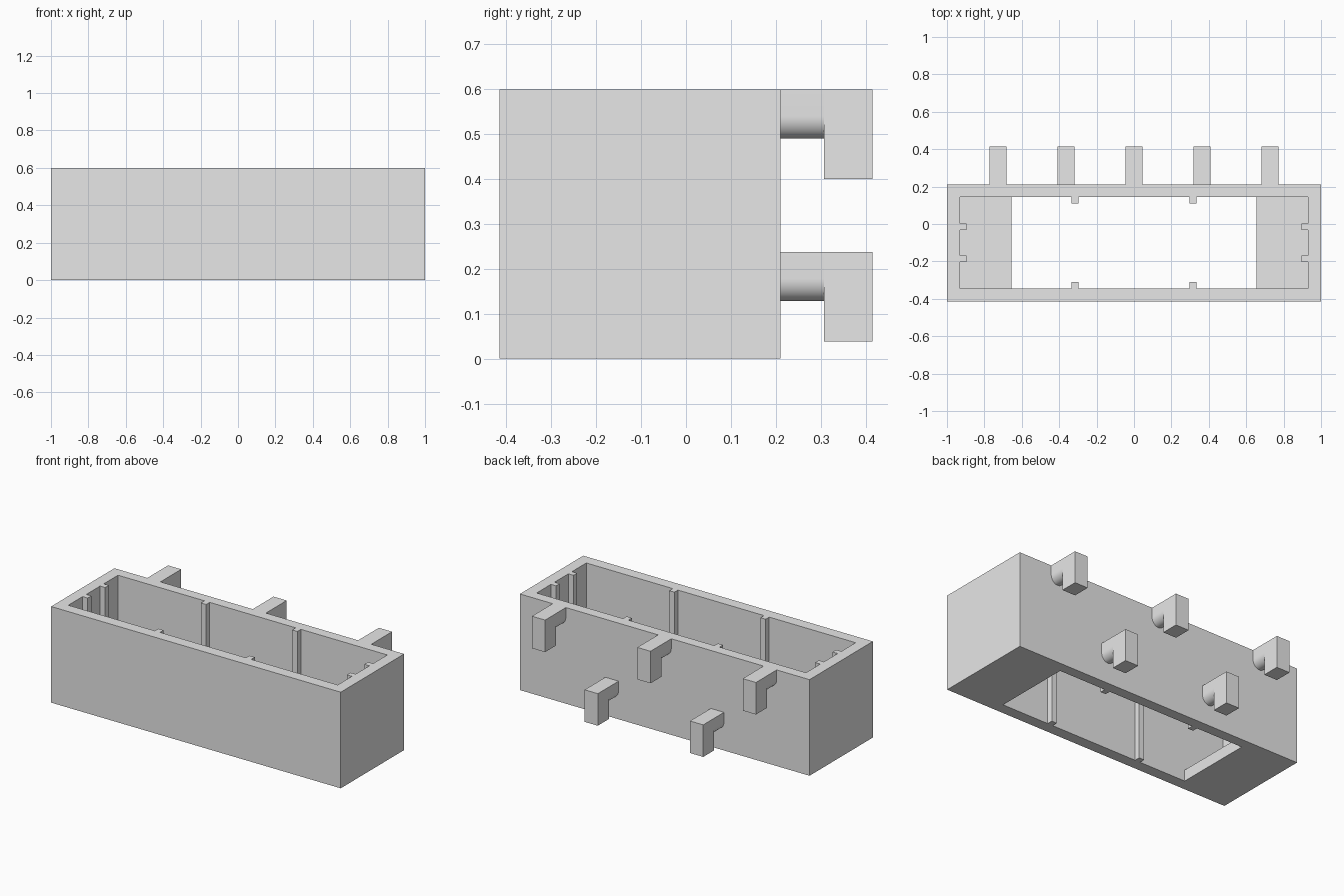
import bpy, bmesh, math
from mathutils import Vector

if "Cube" in bpy.data.objects:
    bpy.data.objects.remove(bpy.data.objects["Cube"], do_unlink=True)

grey = bpy.data.materials.new("plain_grey")
grey.use_nodes = True
grey.diffuse_color = (0.8, 0.8, 0.8, 1)
grey.node_tree.nodes["Principled BSDF"].inputs["Base Color"].default_value = (0.8, 0.8, 0.8, 1)

HEIGHT, FLOOR, MID_Y = 0.6, 0.07, -0.1
BACK, FRONT = 0.21, -0.415


def prism(name, points, travel):
    """Closed solid made by sweeping a flat outline along a vector."""
    bm = bmesh.new()
    face = bm.faces.new([bm.verts.new(p) for p in points])
    swept = bmesh.ops.extrude_face_region(bm, geom=[face])["geom"]
    bmesh.ops.translate(bm, vec=Vector(travel),
                        verts=[g for g in swept if isinstance(g, bmesh.types.BMVert)])
    bmesh.ops.recalc_face_normals(bm, faces=bm.faces)
    mesh = bpy.data.meshes.new(name)
    bm.to_mesh(mesh)
    bm.free()
    mesh.materials.append(grey)
    ob = bpy.data.objects.new(name, mesh)
    bpy.context.collection.objects.link(ob)
    return ob


def box(name, x0, x1, y0, y1, z0, z1):
    return prism(name, [(x0, y0, z0), (x1, y0, z0), (x1, y1, z0), (x0, y1, z0)],
                 (0, 0, z1 - z0))


def select_only(ob):
    bpy.ops.object.select_all(action='DESELECT')
    ob.select_set(True)
    bpy.context.view_layer.objects.active = ob


def combine(ob, other, operation):
    mod = ob.modifiers.new("combine", 'BOOLEAN')
    mod.object, mod.operation, mod.solver = other, operation, 'EXACT'
    select_only(ob)
    bpy.ops.object.modifier_apply(modifier=mod.name)
    bpy.data.objects.remove(other, do_unlink=True)


def cavity(name, half_x, end_ribs, z0, z1):
    """Plan of the hollow, notched for the guide ribs, mirrored into four quarters."""
    half_y, depth = 0.245, 0.035
    quarter = [(0.297, half_y), (0.297, half_y - depth),
               (0.333, half_y - depth), (0.333, half_y), (half_x, half_y)]
    if end_ribs:
        quarter += [(half_x, 0.104), (half_x - depth, 0.104),
                    (half_x - depth, 0.068), (half_x, 0.068)]
    right = quarter + [(x, -y) for x, y in reversed(quarter)]
    loop = right + [(-x, y) for x, y in reversed(right)]
    return prism(name, [(x, y + MID_Y, z0) for x, y in loop], (0, 0, z1 - z0))


# Box body with ribbed hollow and open middle of the floor
body = box("box_body", -1, 1, FRONT, BACK, 0, HEIGHT)
combine(body, cavity("hollow", 0.93, True, FLOOR, 0.8), 'DIFFERENCE')
combine(body, cavity("floor_opening", 0.655, False, -0.2, 0.3), 'DIFFERENCE')


# Hooks: round-bottomed arm and a hanging block
def hook(name, x, top):
    half, gap_end, tip = 0.0455, 0.307, 0.415
    drop, radius_z, steps = 0.11, 0.05, 24
    arc = [math.pi * i / steps for i in range(steps + 1)]
    outline = [(x - half, BACK, top)]
    outline += [(x - half * math.cos(a), BACK, top - drop + radius_z * (1 - math.sin(a)))
                for a in arc]
    outline += [(x + half, BACK, top)]
    arm = prism(name, outline, (0, gap_end - BACK, 0))
    block = box(name + "_block", x - half, x + half, gap_end, tip, top - 0.2, top)
    combine(arm, block, 'UNION')
    select_only(arm)
    bpy.ops.object.shade_smooth_by_angle(angle=math.radians(30))


for side, x in (("right", -0.728), ("middle", 0), ("left", 0.728)):
    hook("upper_hook_" + side, x, HEIGHT)
for side, x in (("right", -0.364), ("left", 0.364)):
    hook("lower_hook_" + side, x, 0.238)
